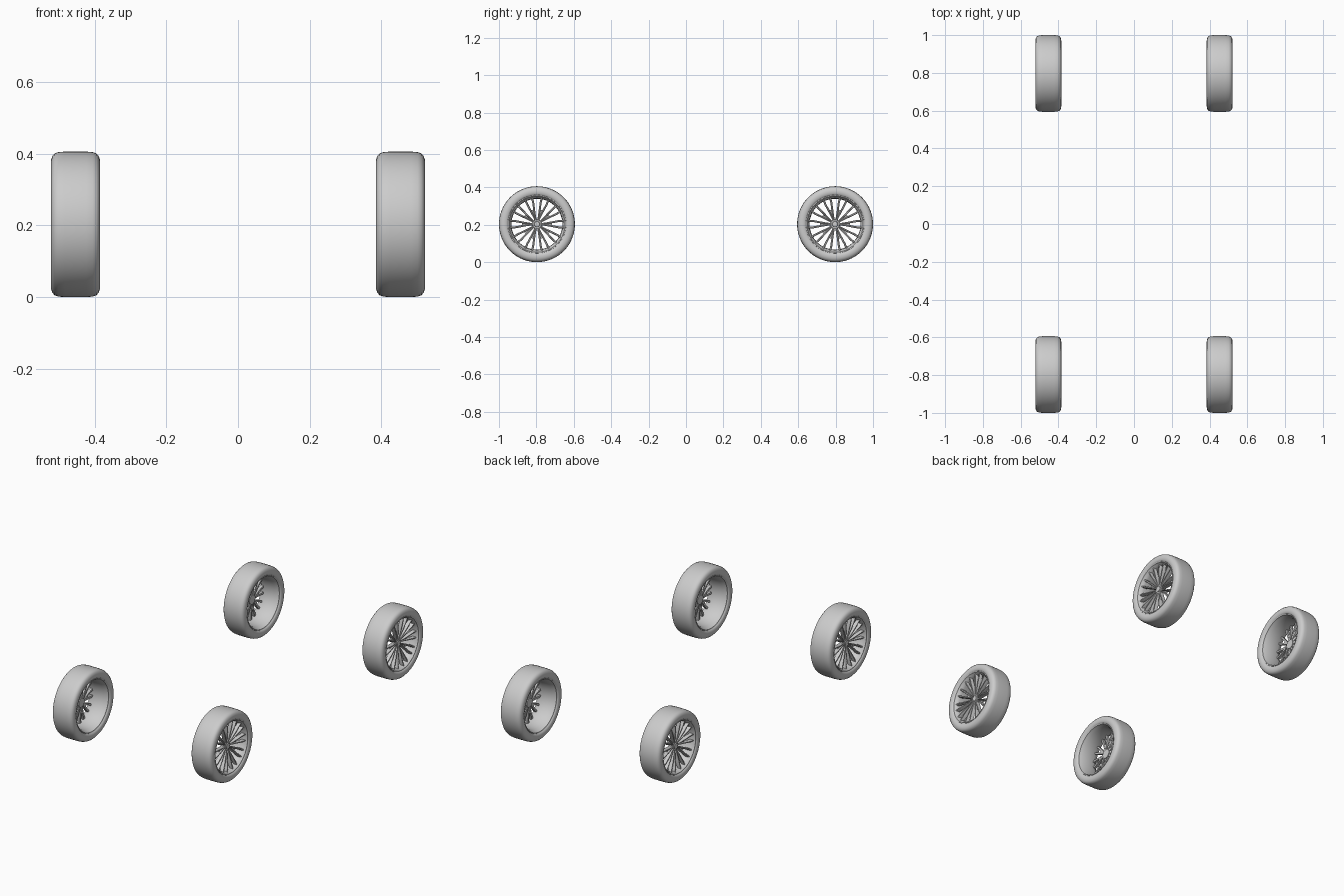
import bpy, bmesh, math
from mathutils import Matrix, Vector

if "Cube" in bpy.data.objects:
    bpy.data.objects.remove(bpy.data.objects["Cube"])

R, CY, CX = 0.203, 0.797, 0.4535   # tyre radius, axle offset, track offset
SPOKES = 10


def finish(bm, name, angle=40):
    bmesh.ops.recalc_face_normals(bm, faces=bm.faces)
    me = bpy.data.meshes.new(name)
    bm.to_mesh(me)
    bm.free()
    ob = bpy.data.objects.new(name, me)
    bpy.context.collection.objects.link(ob)
    bpy.ops.object.select_all(action='DESELECT')
    ob.select_set(True)
    bpy.context.view_layer.objects.active = ob
    bpy.ops.object.shade_smooth_by_angle(angle=math.radians(angle))
    return ob


def lathe(name, profile, closed=True, steps=72):
    """Spin (x, radius) points round the x axle."""
    bm = bmesh.new()
    vs = [bm.verts.new((x, 0, r)) for x, r in profile]
    es = [bm.edges.new(p) for p in zip(vs, vs[1:] + vs[:1] if closed else vs[1:])]
    bmesh.ops.spin(bm, geom=vs + es, cent=(0, 0, 0), axis=(1, 0, 0),
                   angle=2 * math.pi, steps=steps, use_merge=True)
    bmesh.ops.remove_doubles(bm, verts=bm.verts, dist=1e-5)
    return finish(bm, name)


def bar(bm, path, rot):
    """Loft a bevelled section along (radius, side, x, half width, depth)."""
    rings = []
    for r, s, x, w, d in path:
        sec = [(-w, -d), (-w, -0.3 * d), (-0.5 * w, 0), (0.5 * w, 0), (w, -0.3 * d), (w, -d)]
        rings.append([bm.verts.new(rot @ Vector((x + dx, s + ds, r))) for ds, dx in sec])
    for a, b in zip(rings, rings[1:]):
        for i in range(6):
            j = (i + 1) % 6
            bm.faces.new((a[i], a[j], b[j], b[i]))
    bm.faces.new(rings[0])
    bm.faces.new(rings[-1])


# Tyre: rounded shoulders, gently bulged sidewalls
half = [(0.0, R), (0.03, R), (0.048, 0.2015), (0.058, 0.198), (0.0645, 0.191),
        (0.068, 0.181), (0.0685, 0.172), (0.067, 0.163), (0.063, 0.156), (0.058, 0.153)]
tyre = lathe("tyre", [(-x, r) for x, r in half[:0:-1]] + half)

# Rim: outer lip, open barrel and inner lip
rim = lathe("rim", [(0.060, 0.157), (0.064, 0.155), (0.063, 0.150), (0.056, 0.147),
                    (0.050, 0.141), (0.036, 0.138), (0.010, 0.136), (-0.035, 0.139),
                    (-0.052, 0.146), (-0.061, 0.149), (-0.063, 0.154), (-0.058, 0.157)])

# Hub with a small centre cap
hub = lathe("hub", [(0.010, 0), (0.010, 0.027), (0.030, 0.027), (0.035, 0.023),
                    (0.035, 0.016), (0.039, 0.014), (0.040, 0)], closed=False, steps=40)

# Split spokes: two slim arms spreading from one root
bm = bmesh.new()
for k in range(SPOKES):
    rot = Matrix.Rotation(2 * math.pi * (k + 0.5) / SPOKES, 3, 'X')
    for sgn in (-1, 1):
        bar(bm, [(0.018, sgn * 0.002, 0.034, 0.0030, 0.022),
                 (0.050, sgn * 0.0055, 0.041, 0.0042, 0.022),
                 (0.085, sgn * 0.0110, 0.047, 0.0052, 0.021),
                 (0.115, sgn * 0.0165, 0.051, 0.0055, 0.020),
                 (0.143, sgn * 0.0190, 0.053, 0.0055, 0.019)], rot)
    # recessed web joining the two arms near the hub
    bar(bm, [(0.018, 0, 0.026, 0.003, 0.012), (0.050, 0, 0.032, 0.006, 0.012),
             (0.080, 0, 0.037, 0.010, 0.011)], rot)
spokes = finish(bm, "spokes", 30)

# Wheel nuts
bm = bmesh.new()
for k in range(5):
    a = 2 * math.pi * k / 5
    m = Matrix.Translation((0.034, 0.0205 * math.sin(a), 0.0205 * math.cos(a)))
    bmesh.ops.create_cone(bm, cap_ends=True, segments=6, radius1=0.003, radius2=0.003,
                          depth=0.006, matrix=m @ Matrix.Rotation(math.pi / 2, 4, 'Y'))
nuts = finish(bm, "wheel_nuts")

# Place the four wheels, outer faces pointing away from the centre
for part in (tyre, rim, hub, spokes, nuts):
    base = part.name
    for sx, side in ((1, "right"), (-1, "left")):
        for sy, end in ((-1, "front"), (1, "rear")):
            ob = part if (sx, sy) == (1, -1) else part.copy()
            if ob is not part:
                bpy.context.collection.objects.link(ob)
            ob.name = f"{end}_{side}_{base}"
            ob.location = (sx * CX, sy * CY, R)
            ob.rotation_euler = (0, 0, 0 if sx > 0 else math.pi)
